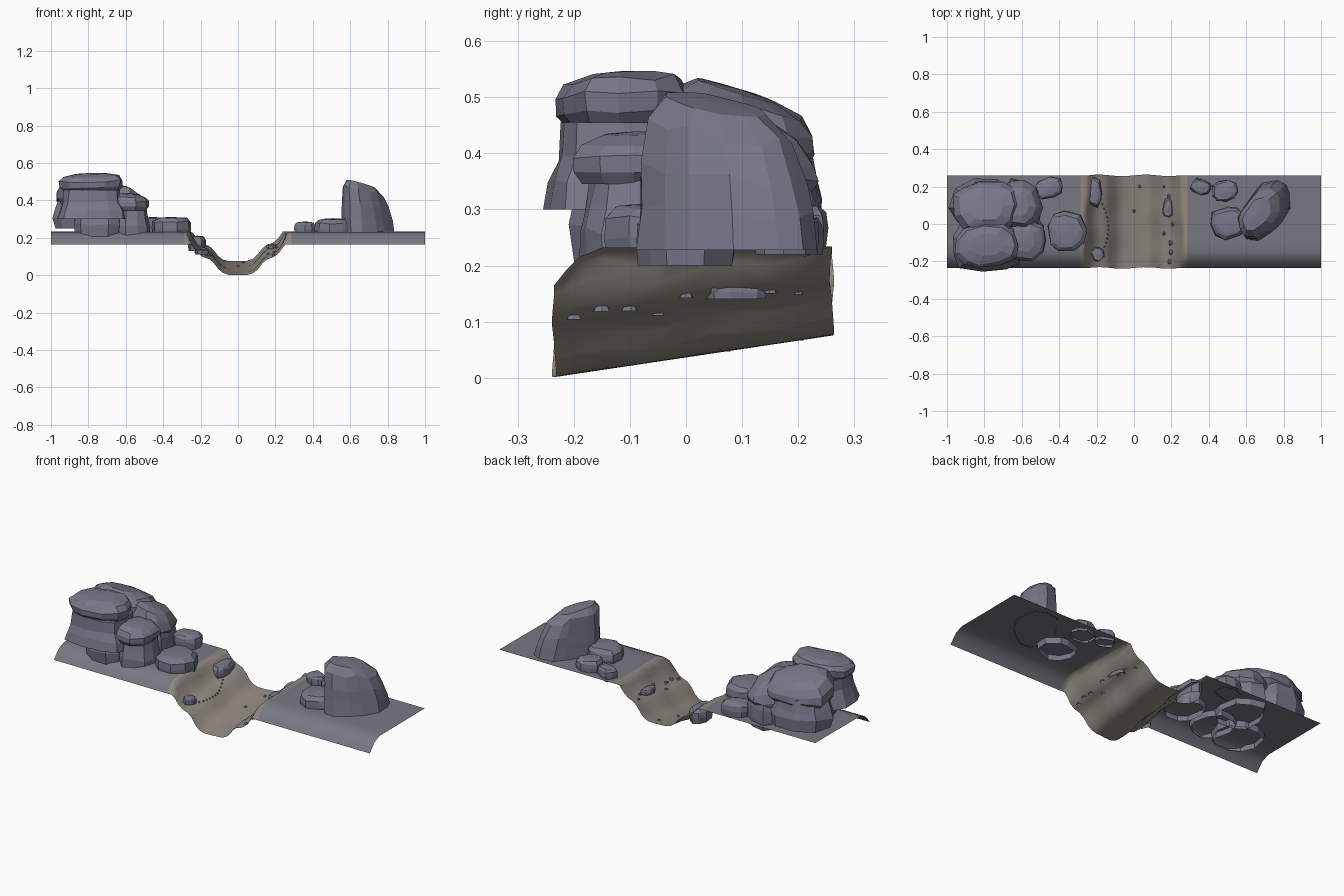
import bpy, bmesh, math, random
from mathutils import Vector

if "Cube" in bpy.data.objects:
    bpy.data.objects.remove(bpy.data.objects["Cube"])

def material(name, col):
    m = bpy.data.materials.new(name)
    m.diffuse_color = (*col, 1)
    m.use_nodes = True
    m.node_tree.nodes["Principled BSDF"].inputs["Base Color"].default_value = m.diffuse_color
    return m

STONE = material("stone", (0.185, 0.19, 0.25))
BANK = material("bank_ground", (0.19, 0.188, 0.225))
MUD = material("river_mud", (0.28, 0.25, 0.215))

def add(name, bm, mats):
    bmesh.ops.recalc_face_normals(bm, faces=bm.faces)
    me = bpy.data.meshes.new(name)
    bm.to_mesh(me)
    bm.free()
    ob = bpy.data.objects.new(name, me)
    bpy.context.collection.objects.link(ob)
    for m in mats:
        me.materials.append(m)
    return ob

def lerp(table, t):
    for (a, va), (b, vb) in zip(table, table[1:]):
        if t <= b:
            return va + (vb - va) * max(0, t - a) / (b - a)
    return table[-1][1]

# Ground sheet: two flat banks with a front lip and a sloping river bed
BED = [(0, 0), (.05, .001), (.08, .01), (.105, .03), (.13, .065), (.155, .085),
       (.19, .097), (.215, .115), (.24, .15), (.265, .21), (.29, .30)]
LIP = [(-.235, .165), (-.215, .19), (-.19, .215), (-.15, .232), (.26, .234)]

def ground(x, y):
    bed = .001 + .074 * (y + .235) / .495 + lerp(BED, abs(x + .006 * math.sin(y * 28)))
    return min(bed, lerp(LIP, y))

half = [0, .025, .05, .08, .105, .13, .155, .175, .19, .215, .24, .255, .27, .285, .32,
        .4, .6, .8, 1]
xs = [-x for x in half[:0:-1]] + half
ys = [-.235, -.215, -.19, -.15, -.1, -.05, 0, .05, .1, .15, .2, .26]
bm = bmesh.new()
grid = []
for x in xs:
    near = 1 if abs(x) < .24 else 0
    row = []
    for y in ys:
        shift = near * .004 * math.sin(x * 25) * (1 if y in (ys[0], ys[-1]) else 0)
        row.append(bm.verts.new((x, y + shift, ground(x, y))))
    grid.append(row)
for i in range(len(xs) - 1):
    for j in range(len(ys) - 1):
        f = bm.faces.new((grid[i][j], grid[i + 1][j], grid[i + 1][j + 1], grid[i][j + 1]))
        f.smooth = True
        f.material_index = 1 if abs(xs[i] + xs[i + 1]) / 2 < .28 else 0
g = add("river_ground", bm, [BANK, MUD])
if sum(p.normal.z for p in g.data.polygons) < 0:
    g.data.flip_normals()

def rock(name, x, y, rx, ry, levels, rot=0, n=10, tilt=(0, 0), jit=.07, rough=.035, seed=1):
    """Faceted boulder lofted through (z, scale, dx, dy) rings; tilt grows with height."""
    rnd = random.Random(seed)
    bm = bmesh.new()
    base, top = levels[0][0], levels[-1][0]
    radii = [1 + rnd.uniform(-jit, jit) for _ in range(n)]
    turns = [rnd.uniform(-.12, .12) for _ in range(n)]
    c, s = math.cos(math.radians(rot)), math.sin(math.radians(rot))
    rings = []
    for k, lv in enumerate(levels):
        z, sc = lv[:2]
        dx, dy = lv[2:] if len(lv) > 2 else (0, 0)
        ring = []
        for i in range(n):
            a = 2 * math.pi * i / n + turns[i]
            p = radii[i] * sc * (1 + rnd.uniform(-rough, rough))
            # slightly squared ellipse
            ca, sa = math.cos(a), math.sin(a)
            u = rx * p * math.copysign(abs(ca) ** .85, ca)
            v = ry * p * math.copysign(abs(sa) ** .85, sa)
            px, py = c * u - s * v + dx, s * u + c * v + dy
            h = (z - base) / (top - base)
            wob = rnd.uniform(-.06, .06) * (top - base) if 0 < k < len(levels) - 1 else 0
            ring.append(bm.verts.new((x + px, y + py,
                                      z + wob + h * (tilt[0] * px + tilt[1] * py))))
        rings.append(ring)
    for a, b in zip(rings, rings[1:]):
        for i in range(n):
            j = (i + 1) % n
            bm.faces.new((a[i], a[j], b[j], b[i]))
    peak = bm.verts.new(sum((v.co for v in rings[-1]), Vector()) / n + Vector((0, 0, .004)))
    for i in range(n):
        bm.faces.new((rings[-1][i], rings[-1][(i + 1) % n], peak))
    return add(name, bm, [STONE])

# Large stacked outcrop on the left bank: bodies with overhanging caps
rock("outcrop_front_foot", -.74, -.08, .13, .13, [(.2, .95), (.27, 1), (.34, .9)], seed=2)
rock("outcrop_front_body", -.785, -.11, .2, .148,
     [(.3, 1), (.345, .93), (.39, .84), (.455, .82)], seed=3, n=11)
rock("outcrop_front_cap", -.785, -.11, .177, .122,
     [(.445, .82), (.47, .97), (.505, 1), (.53, .85), (.543, .5)], seed=4, n=11, tilt=(.03, .05))
rock("outcrop_back_foot", -.8, .09, .17, .145,
     [(.25, 1), (.31, 1.04), (.36, .95), (.42, .85)], seed=5)
rock("outcrop_back_cap", -.79, .09, .18, .145,
     [(.37, .88), (.405, 1), (.45, 1), (.49, .82), (.512, .5)],
     tilt=(-.05, -.3), seed=6, n=11)
rock("outcrop_side_body", -.575, -.07, .105, .12,
     [(.2, 1), (.26, 1.02), (.3, .92), (.36, .85)], seed=7)
rock("outcrop_side_cap", -.585, -.09, .112, .115,
     [(.345, .85), (.365, 1), (.395, 1), (.42, .85), (.435, .5)], seed=8, tilt=(-.05, .03))
rock("outcrop_rear_body", -.61, .1, .12, .138,
     [(.2, .95), (.25, 1), (.31, .99), (.35, .9)], seed=9)
rock("outcrop_rear_cap", -.62, .1, .125, .135,
     [(.33, .95), (.36, 1.03), (.41, .93), (.45, .75), (.465, .45)], tilt=(-.25, -.3), seed=10)

# Tall leaning rock on the right bank
rock("tall_rock", .7, .075, .178, .11,
     [(.228, 1), (.3, .95, -.008, -.002), (.37, .89, -.016, -.006),
      (.44, .79, -.03, -.014), (.475, .54, -.045, -.022)],
     rot=50, n=13, tilt=(-.23, -.1), jit=.09, rough=.035, seed=12)

# Low flat-topped rocks: name, x, y, rx, ry, base z, top z, rotation
low = [("left_slab_rock", -.36, -.04, .105, .105, .2, .312, 10),
       ("left_back_rock", -.455, .192, .08, .056, .23, .312, 15),
       ("right_slab_rock", .505, .005, .1, .088, .2, .305, 20),
       ("right_back_rock", .483, .175, .07, .06, .22, .298, 0),
       ("right_small_rock", .357, .197, .056, .042, .22, .288, -15),
       ("left_shore_rock_back", -.217, .17, .047, .08, .13, .212, 5),
       ("left_shore_rock_front", -.195, -.16, .035, .04, .11, .14, 30),
       ("right_shore_rock", .18, .085, .028, .055, .14, .168, 0)]
for k, (name, x, y, rx, ry, z0, z1, rot) in enumerate(low):
    h = z1 - z0
    rock(name, x, y, rx, ry,
         [(z0, .93), (z0 + .45 * h, 1), (z0 + .75 * h, .97), (z0 + .92 * h, .8), (z1 - .004, .6)],
         rot=rot, n=9, seed=20 + k, jit=.09)

# Pebble lines along both shores
rnd = random.Random(5)
for k in range(12):
    t = k / 11 * 2 - 1
    x, y = -.137 - .033 * t * t, -.02 + .125 * t
    z = ground(x, y)
    rock("left_pebble", x, y, .005, .005, [(z - .001, 1), (z + .004, .8)], n=5, seed=k)
for k in range(9):
    x, y = .185 + rnd.uniform(-.025, .025), -.2 + k * .05
    z = ground(x, y)
    r = rnd.uniform(.005, .013)
    rock("right_pebble", x, y, r, r * 1.3, [(z - .003, 1), (z + r * .5, .7)], n=6, seed=40 + k)
for k, (x, y) in enumerate([(0, .07), (.03, .2)]):
    z = ground(x, y)
    rock("river_stone", x, y, .008, .01, [(z, 1), (z + .004, .7)], n=6, seed=60 + k)
